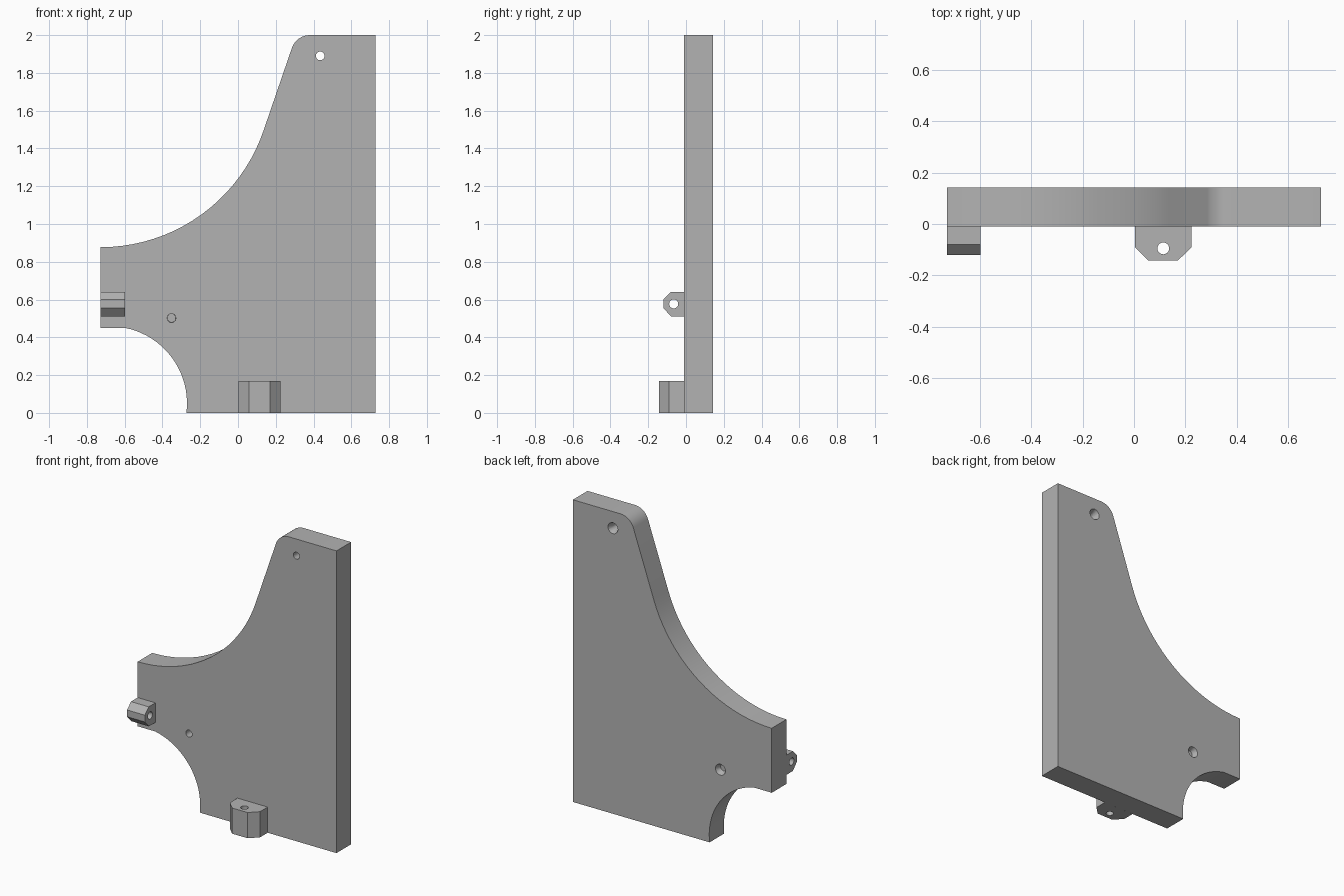
import bpy, bmesh, math
from math import cos, sin, radians
from mathutils import Vector

cube = bpy.data.objects.get("Cube")
if cube:
    bpy.data.objects.remove(cube, do_unlink=True)

grey = bpy.data.materials.new("mid grey")
grey.use_nodes = True
grey.diffuse_color = (0.45, 0.45, 0.45, 1)
grey.node_tree.nodes["Principled BSDF"].inputs["Base Color"].default_value = grey.diffuse_color

FRONT, BACK = -0.01, 0.143


def arc(cx, cy, r, start, end, n):
    """Points on a circle between two angles in degrees."""
    angles = [radians(start + (end - start) * i / n) for i in range(n + 1)]
    return [(cx + r * cos(a), cy + r * sin(a)) for a in angles]


def finish(name, bm):
    bmesh.ops.recalc_face_normals(bm, faces=bm.faces)
    mesh = bpy.data.meshes.new(name)
    bm.to_mesh(mesh)
    bm.free()
    mesh.materials.append(grey)
    obj = bpy.data.objects.new(name, mesh)
    bpy.context.collection.objects.link(obj)
    return obj


def prism(name, profile, place, depth):
    """Extrude a 2D profile, placed in space by a function, along a vector."""
    bm = bmesh.new()
    face = bm.faces.new([bm.verts.new(place(u, v)) for u, v in profile])
    moved = bmesh.ops.extrude_face_region(bm, geom=[face])["geom"]
    verts = [g for g in moved if isinstance(g, bmesh.types.BMVert)]
    bmesh.ops.translate(bm, verts=verts, vec=depth)
    return finish(name, bm)


def drill(obj, start, end, r1, r2):
    """Cut a round or tapered hole between two points."""
    a, b = Vector(start), Vector(end)
    bm = bmesh.new()
    bmesh.ops.create_cone(bm, cap_ends=True, segments=24, radius1=r1, radius2=r2,
                          depth=(b - a).length)
    turn = (b - a).to_track_quat('Z', 'Y').to_matrix()
    bmesh.ops.rotate(bm, verts=bm.verts, matrix=turn)
    bmesh.ops.translate(bm, verts=bm.verts, vec=(a + b) / 2)
    cutter = finish("hole_cutter", bm)
    cutter.hide_render = True
    mod = obj.modifiers.new("hole", 'BOOLEAN')
    mod.operation, mod.solver, mod.object = 'DIFFERENCE', 'EXACT', cutter
    bpy.context.view_layer.objects.active = obj
    bpy.ops.object.modifier_apply(modifier=mod.name)
    bpy.data.objects.remove(cutter, do_unlink=True)


# Main plate: rounded upper corner, long concave sweep, lower round notch
outline = [(0.728, 0), (0.728, 2)]
outline += arc(0.38, 1.9, 0.1, 90, 161.5, 8)
outline += arc(-0.728, 1.789, 0.912, -18.5, -90, 20)
outline += [(-0.728, 0.45)]
outline += arc(-0.678, 0.05, 0.408, 78.6, -7, 20)
plate = prism("bracket_plate", outline, lambda u, v: (u, FRONT, v), (0, BACK - FRONT, 0))

# Screw holes, countersunk at the back
for x, z in ((0.435, 1.89), (-0.352, 0.502)):
    drill(plate, (x, FRONT - 0.1, z), (x, BACK + 0.1, z), 0.023, 0.023)
    drill(plate, (x, BACK - 0.035, z), (x, BACK + 0.01, z), 0.0225, 0.04)

# Side lug with a hole running across
lug = [(FRONT, 0.51), (-0.078, 0.51), (-0.12, 0.555), (-0.12, 0.6), (-0.08, 0.64), (FRONT, 0.64)]
side_lug = prism("side_lug", lug, lambda u, v: (-0.728, u, v), (0.13, 0, 0))
drill(side_lug, (-0.9, -0.065, 0.577), (-0.5, -0.065, 0.577), 0.024, 0.024)

# Bottom lug with an upright hole
lug = [(0.003, FRONT), (0.003, -0.09), (0.057, -0.143), (0.17, -0.143), (0.224, -0.09), (0.224, FRONT)]
bottom_lug = prism("bottom_lug", lug, lambda u, v: (u, v, 0), (0, 0, 0.17))
drill(bottom_lug, (0.114, -0.095, -0.1), (0.114, -0.095, 0.3), 0.023, 0.023)

# Smooth the curves, keep the edges crisp
for obj in (plate, side_lug, bottom_lug):
    bpy.ops.object.select_all(action='DESELECT')
    obj.select_set(True)
    bpy.context.view_layer.objects.active = obj
    bpy.ops.object.shade_smooth_by_angle(angle=radians(28))
